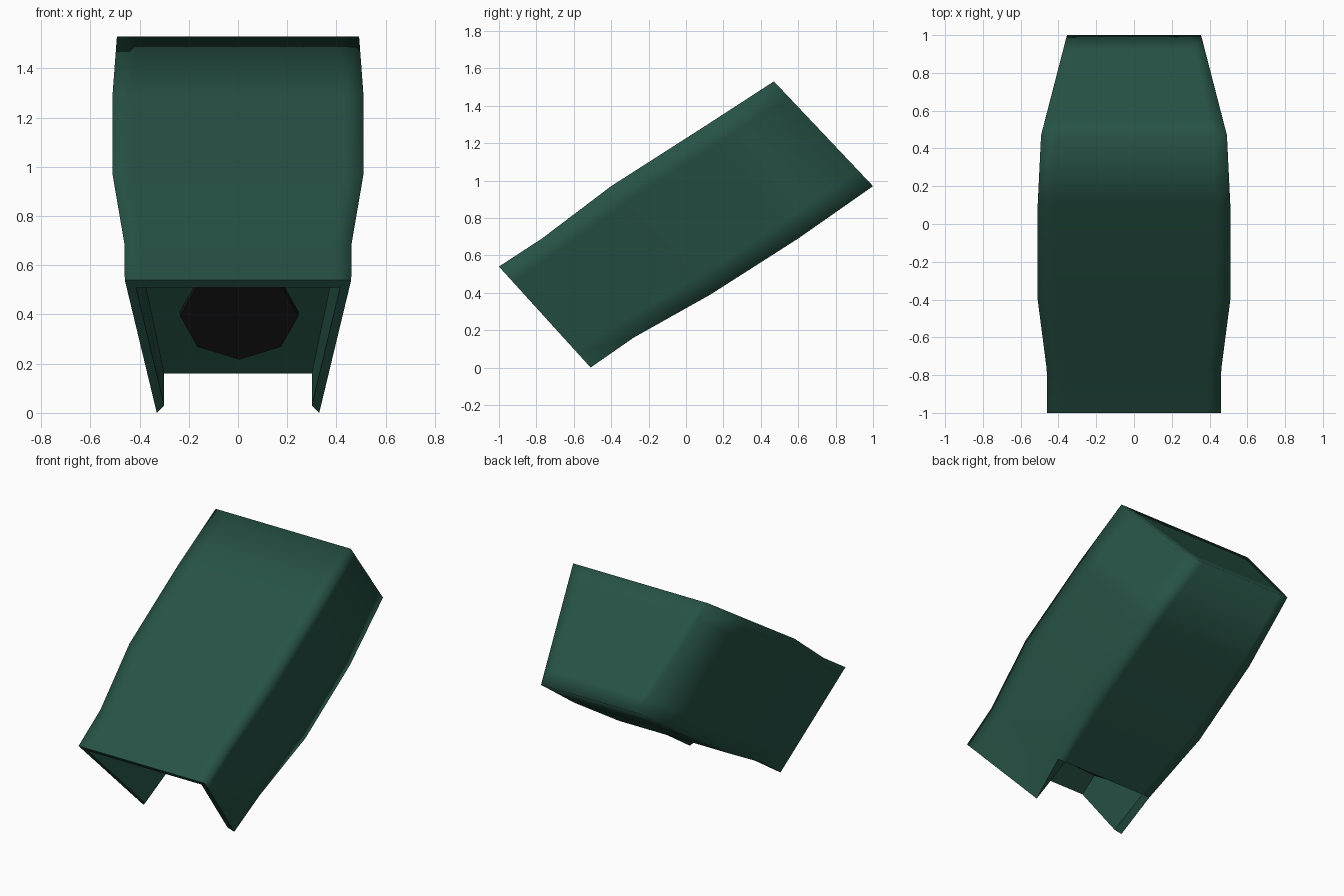
import bpy, bmesh, math
from mathutils import Vector, Matrix

if "Cube" in bpy.data.objects:
    bpy.data.objects.remove(bpy.data.objects["Cube"])


def material(name, rgb):
    m = bpy.data.materials.new(name)
    m.diffuse_color = (*rgb, 1)
    m.use_nodes = True
    m.node_tree.nodes["Principled BSDF"].inputs["Base Color"].default_value = m.diffuse_color
    return m


green = material("dark green", (0.020, 0.085, 0.060))
black = material("soft black", (0.010, 0.009, 0.009))


def finish(bm, name, mat):
    me = bpy.data.meshes.new(name)
    bm.to_mesh(me)
    bm.free()
    me.materials.append(mat)
    ob = bpy.data.objects.new(name, me)
    bpy.context.collection.objects.link(ob)
    return ob


# Slanted sections from front to back: (top y, z, half width), (bottom y, z, half width)
SECTIONS = [
    ((-1.00, 0.54, 0.460), (-0.51, 0.00, 0.330)),
    ((-0.77, 0.69, 0.462), (-0.28, 0.16, 0.355)),
    ((-0.40, 0.97, 0.510), (0.13, 0.39, 0.400)),
    ((0.10, 1.29, 0.510), (0.60, 0.69, 0.395)),
    ((0.47, 1.53, 0.492), (1.00, 0.97, 0.355)),
]
U = [-1, -0.845, 0.845, 1]
V = [0, 0.15, 0.85, 1]
LAST = len(SECTIONS) - 1


def point(top, bottom, u, v):
    y, z, w = Vector(top).lerp(Vector(bottom), v)
    return Vector((u * w, y, z))


bm = bmesh.new()
grid = {}


def vert(k, i, j):
    if (k, i, j) not in grid:
        grid[k, i, j] = bm.verts.new(point(*SECTIONS[k], U[i], V[j]))
    return grid[k, i, j]


# Outer shell: top, sides and bottom (the bottom is open under the front hood)
for k in range(LAST):
    for n in range(3):
        bm.faces.new([vert(k, n, 0), vert(k, n + 1, 0), vert(k + 1, n + 1, 0), vert(k + 1, n, 0)])
        for i in (0, 3):
            bm.faces.new([vert(k, i, n), vert(k, i, n + 1), vert(k + 1, i, n + 1), vert(k + 1, i, n)])
        if k > 0:
            bm.faces.new([vert(k, n, 3), vert(k, n + 1, 3), vert(k + 1, n + 1, 3), vert(k + 1, n, 3)])

# Back panel
for i in range(3):
    for j in range(3):
        bm.faces.new([vert(LAST, i, j), vert(LAST, i + 1, j), vert(LAST, i + 1, j + 1), vert(LAST, i, j + 1)])

# Front hood recess: rim, inner walls, flap undersides and recessed wall
path = [(0, 3), (0, 2), (0, 1), (0, 0), (1, 0), (2, 0), (3, 0), (3, 1), (3, 2), (3, 3)]
front_in = ((-0.973, 0.51, 0.415), (-0.537, 0.03, 0.30))
back_in = ((-0.742, 0.66, 0.405), (-0.28, 0.16, 0.30))
outer = [vert(0, i, j) for i, j in path]
inner = [bm.verts.new(point(*front_in, U[i], V[j])) for i, j in path]
deep = [bm.verts.new(point(*back_in, U[i], V[j])) for i, j in path[1:-1]]
deep = [vert(1, 1, 3)] + deep + [vert(1, 2, 3)]
recess = []
for n in range(len(path) - 1):
    recess.append(bm.faces.new([outer[n], outer[n + 1], inner[n + 1], inner[n]]))
    recess.append(bm.faces.new([inner[n], inner[n + 1], deep[n + 1], deep[n]]))
for n, i in ((0, 0), (-1, 3)):
    recess.append(bm.faces.new([outer[n], inner[n], deep[n], vert(1, i, 3)]))
recess.append(bm.faces.new(deep))

bmesh.ops.recalc_face_normals(bm, faces=bm.faces)
for f in bm.faces:
    f.smooth = True
for f in recess:
    f.smooth = False
    for e in f.edges:
        e.smooth = False
finish(bm, "hooded_housing", green)

# Eight-sided lens disc on the recessed wall
normal = Vector((0, -0.735, -0.678)).normalized()
x_axis = Vector((1, 0, 0))
rot = Matrix((x_axis, normal.cross(x_axis), normal)).transposed().to_4x4()
bm = bmesh.new()
bmesh.ops.create_cone(bm, cap_ends=True, segments=8, radius1=0.24, radius2=0.24, depth=0.05,
                      matrix=Matrix.Translation((0.005, -0.515, 0.41)) @ rot)
finish(bm, "lens_disc", black)
